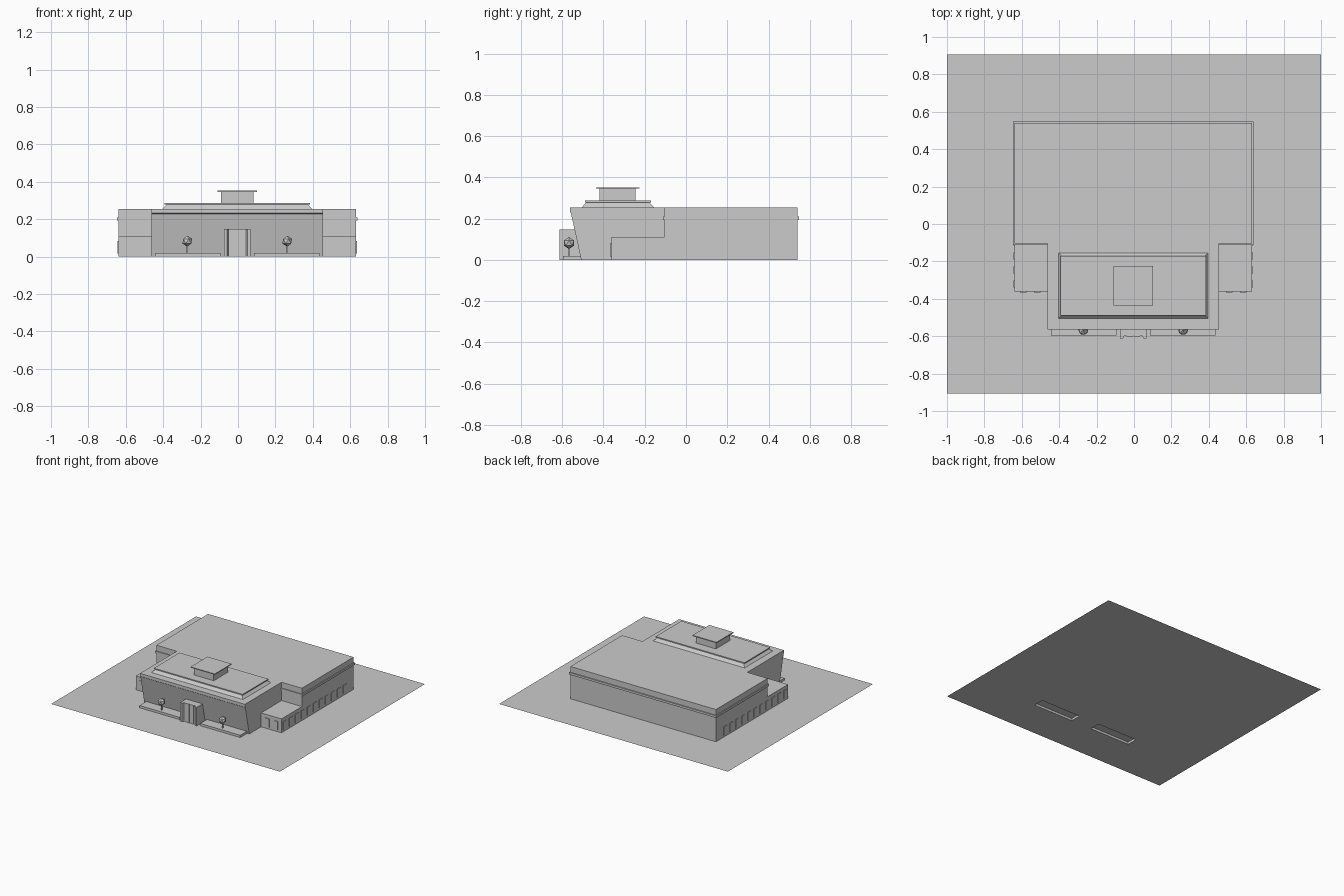
import bpy, bmesh
from mathutils import Matrix

cube = bpy.data.objects.get("Cube")
if cube:
    bpy.data.objects.remove(cube, do_unlink=True)

grey = bpy.data.materials.new("plain_grey")
grey.use_nodes = True
grey.diffuse_color = (0.6, 0.6, 0.6, 1)
grey.node_tree.nodes["Principled BSDF"].inputs["Base Color"].default_value = (0.6, 0.6, 0.6, 1)

CX = -0.004  # the building sits slightly off the middle of the plot


def finish(name, bm, recalc=True):
    if recalc:
        bmesh.ops.recalc_face_normals(bm, faces=bm.faces)
    mesh = bpy.data.meshes.new(name)
    bm.to_mesh(mesh)
    bm.free()
    mesh.materials.append(grey)
    obj = bpy.data.objects.new(name, mesh)
    bpy.context.collection.objects.link(obj)
    return obj


def prism(name, points, lo, hi, place):
    """Extrude a 2D outline from lo to hi; place maps (u, v, w) to xyz."""
    bm = bmesh.new()
    rings = [[bm.verts.new(place(u, v, w)) for u, v in points] for w in (lo, hi)]
    for ring in rings:
        bm.faces.new(ring)
    for i in range(len(points)):
        j = (i + 1) % len(points)
        bm.faces.new((rings[0][i], rings[0][j], rings[1][j], rings[1][i]))
    return finish(name, bm)


def upright(u, v, w):
    return (CX + u, v, w)


def sideways(u, v, w):
    return (CX + w, u, v)


def box(name, x0, x1, y0, y1, z0, z1):
    return prism(name, [(x0, y0), (x1, y0), (x1, y1), (x0, y1)], z0, z1, upright)


def open_box(name, x0, x1, y0, y1, z0, z1):
    obj = box(name, x0, x1, y0, y1, z0, z1)
    bm = bmesh.new()
    bm.from_mesh(obj.data)
    base = [f for f in bm.faces if f.normal.z < -0.9]
    bmesh.ops.delete(bm, geom=base, context='FACES')
    bm.to_mesh(obj.data)
    bm.free()


# Plot of ground, open beneath the two planters
PX0, PX1, PY0, PY1 = 0.09, 0.44, -0.595, -0.51
xs = [-1, CX - PX1, CX - PX0, CX + PX0, CX + PX1, 1]
ys = [-0.905, PY0, PY1, 0.905]
bm = bmesh.new()
grid = [[bm.verts.new((x, y, 0)) for y in ys] for x in xs]
for i in range(len(xs) - 1):
    for j in range(len(ys) - 1):
        if j == 1 and i in (1, 3):
            continue
        bm.faces.new((grid[i][j], grid[i + 1][j], grid[i + 1][j + 1], grid[i][j + 1]))
finish("ground", bm, recalc=False)

# Large rear hall with its projecting band
H = 0.255
box("rear_hall", -0.636, 0.636, -0.105, 0.54, 0, H)
box("hall_band", -0.643, 0.643, -0.112, 0.548, 0.193, 0.21)

# Front block with a wall that leans outward to a vertical lip
prism("front_block",
      [(-0.1, 0), (-0.508, 0), (-0.558, 0.228), (-0.563, 0.232), (-0.563, H), (-0.1, H)],
      -0.458, 0.458, sideways)

# Raised roof with sloping edges and a thin cap
roof = box("sloped_roof", -0.4, 0.4, -0.505, -0.155, H, 0.279)
for v in roof.data.vertices:
    if v.co.z > 0.27:
        v.co.x = CX + (v.co.x - CX) * 0.94
        v.co.y = -0.33 + (v.co.y + 0.33) * 0.87
box("roof_cap", -0.388, 0.388, -0.49, -0.17, 0.279, 0.287)
box("roof_tower", -0.086, 0.086, -0.42, -0.245, 0.287, 0.345)
box("tower_cap", -0.105, 0.105, -0.435, -0.225, 0.345, 0.352)

# Entrance portal with flared posts either side of the door
half = [(0.072, -0.5), (0.072, -0.613), (0.056, -0.613), (0.048, -0.598)]
outline = half + [(-x, y) for x, y in reversed(half)]
prism("entrance_portal", outline, 0, 0.147, upright)
box("door_leaf_left", 0.002, 0.036, -0.601, -0.59, 0, 0.147)
box("door_leaf_right", -0.036, -0.002, -0.601, -0.59, 0, 0.147)

for side, s in (("left", 1), ("right", -1)):
    def span(a, b):
        return sorted((s * a, s * b))

    # Low wing
    box(side + "_wing", *span(0.45, 0.636), -0.36, -0.1, 0, 0.11)

    # Windows along the side and on the wing front
    for k in range(11):
        y = -0.34 + 0.075 * k
        box(f"{side}_side_window_{k}", *span(0.63, 0.641), y, y + 0.037, 0.015, 0.082)
    for k, x in enumerate((0.495, 0.57)):
        box(f"{side}_front_window_{k}", *span(x, x + 0.035), -0.365, -0.355, 0.015, 0.082)

    # Planter and its small tree
    open_box(side + "_planter", *span(PX0, PX1), PY0, PY1, 0, 0.018)
    tx = s * 0.267
    box(side + "_tree_trunk", tx - 0.004, tx + 0.004, -0.571, -0.563, 0.018, 0.06)
    bm = bmesh.new()
    bmesh.ops.create_icosphere(bm, subdivisions=1, radius=0.029,
                               matrix=Matrix.Translation((CX + tx, -0.567, 0.082)))
    finish(side + "_tree_crown", bm)
